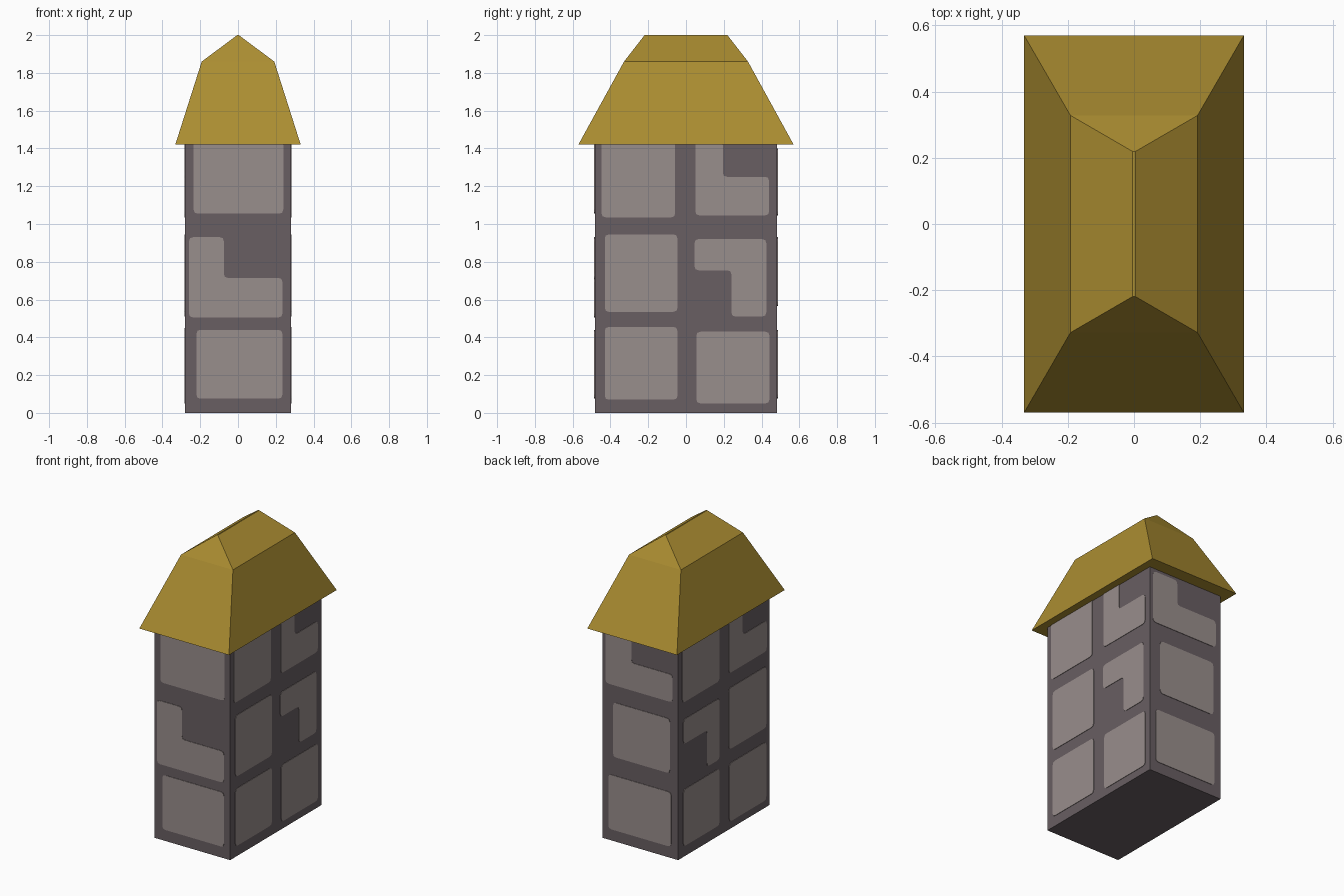
import bpy, bmesh, math
from mathutils import Matrix, Vector

if "Cube" in bpy.data.objects:
    bpy.data.objects.remove(bpy.data.objects["Cube"])


def material(name, rgb):
    lin = [((c / 255 + 0.055) / 1.055) ** 2.4 for c in rgb]
    m = bpy.data.materials.new(name)
    m.diffuse_color = (*lin, 1)
    m.use_nodes = True
    m.node_tree.nodes["Principled BSDF"].inputs["Base Color"].default_value = m.diffuse_color
    return m


MORTAR = material("dark mortar", (104, 94, 98))
STONE = material("light stone", (153, 142, 140))
THATCH = material("ochre roof", (171, 141, 49))

HX, HY, WALL, EAVE = 0.28, 0.483, 1.42, 1.44


def finish(name, bm, mat):
    bmesh.ops.recalc_face_normals(bm, faces=bm.faces)
    me = bpy.data.meshes.new(name)
    bm.to_mesh(me)
    bm.free()
    me.materials.append(mat)
    ob = bpy.data.objects.new(name, me)
    bpy.context.collection.objects.link(ob)
    return ob


def loft(name, rings, mat):
    """Rings of equal length, skinned and capped."""
    bm = bmesh.new()
    vs = [[bm.verts.new(p) for p in ring] for ring in rings]
    n = len(vs[0])
    for a, b in zip(vs, vs[1:]):
        for i in range(n):
            j = (i + 1) % n
            bm.faces.new((a[i], a[j], b[j], b[i]))
    bm.faces.new(vs[0][::-1])
    bm.faces.new(vs[-1])
    return finish(name, bm, mat)


def rect(x, y, z):
    return [(-x, -y, z), (x, -y, z), (x, y, z), (-x, y, z)]


def rounded(points, r=0.022):
    """Round every corner with a short curve."""
    out = []
    pts = [Vector(p) for p in points]
    for i, p in enumerate(pts):
        a = p + (pts[i - 1] - p).normalized() * r
        b = p + (pts[(i + 1) % len(pts)] - p).normalized() * r
        out += [a, (a + b) / 4 + p / 2, b]
    return out


def stone(name, turn, depth, u0, u1, z0, z1, notch=None):
    """Thin plate on a wall; notch = (corner, u, z) makes it L-shaped."""
    pts = [(u0, z0), (u1, z0), (u1, z1), (u0, z1)]
    if notch:
        corner, nu, nz = notch
        if corner == "upper right":
            pts[2:3] = [(u1, nz), (nu, nz), (nu, z1)]
        else:  # lower left
            pts[0:1] = [(u0, nz), (nu, nz), (nu, z0)]
    rot = Matrix.Rotation(math.radians(turn), 3, 'Z')
    outline = rounded(pts)
    rings = [[rot @ Vector((u, -d, z)) for u, z in outline]
             for d in (depth - 0.002, depth + 0.003)]
    loft(name, rings, STONE)


# Tower body
loft("tower_wall", [rect(HX, HY, 0), rect(HX, HY, WALL)], MORTAR)

# Two-pitch hipped roof with a narrow ridge
loft("roof", [rect(0.332, 0.57, WALL), rect(0.192, 0.328, 1.86),
              rect(0.004, 0.219, 2.0)], THATCH)

# Stones on the narrow and long walls: left, right, bottom, top, notch
FRONT = [(-0.235, 0.24, 1.055, EAVE),
         (-0.26, 0.235, 0.505, 0.93, ("upper right", -0.075, 0.715)),
         (-0.22, 0.235, 0.075, 0.44)]
BACK = [(-0.256, 0.24, 1.045, 1.40, ("upper right", -0.065, 1.23)),
        (-0.20, 0.22, 0.565, 0.93),
        (-0.235, 0.23, 0.075, 0.44)]
RIGHT = [(-0.447, -0.057, 1.035, EAVE),
         (0.05, 0.44, 1.045, EAVE, ("upper right", 0.195, 1.25)),
         (-0.43, -0.045, 0.535, 0.945),
         (0.045, 0.425, 0.51, 0.92, ("lower left", 0.24, 0.755)),
         (-0.43, -0.045, 0.07, 0.455),
         (0.055, 0.442, 0.05, 0.43)]
LEFT = [(-0.44, -0.05, 1.035, EAVE),
        (0.05, 0.45, 1.045, EAVE, ("upper right", 0.195, 1.25)),
        (-0.43, -0.05, 0.51, 0.92, ("lower left", -0.18, 0.755)),
        (0.05, 0.445, 0.535, 0.945),
        (-0.43, -0.05, 0.07, 0.45),
        (0.055, 0.445, 0.05, 0.44)]

for side, turn, depth, stones in (("front", 0, HY, FRONT), ("right", 90, HX, RIGHT),
                                  ("back", 180, HY, BACK), ("left", 270, HX, LEFT)):
    for i, s in enumerate(stones):
        stone(f"{side}_stone_{i + 1}", turn, depth, *s)
